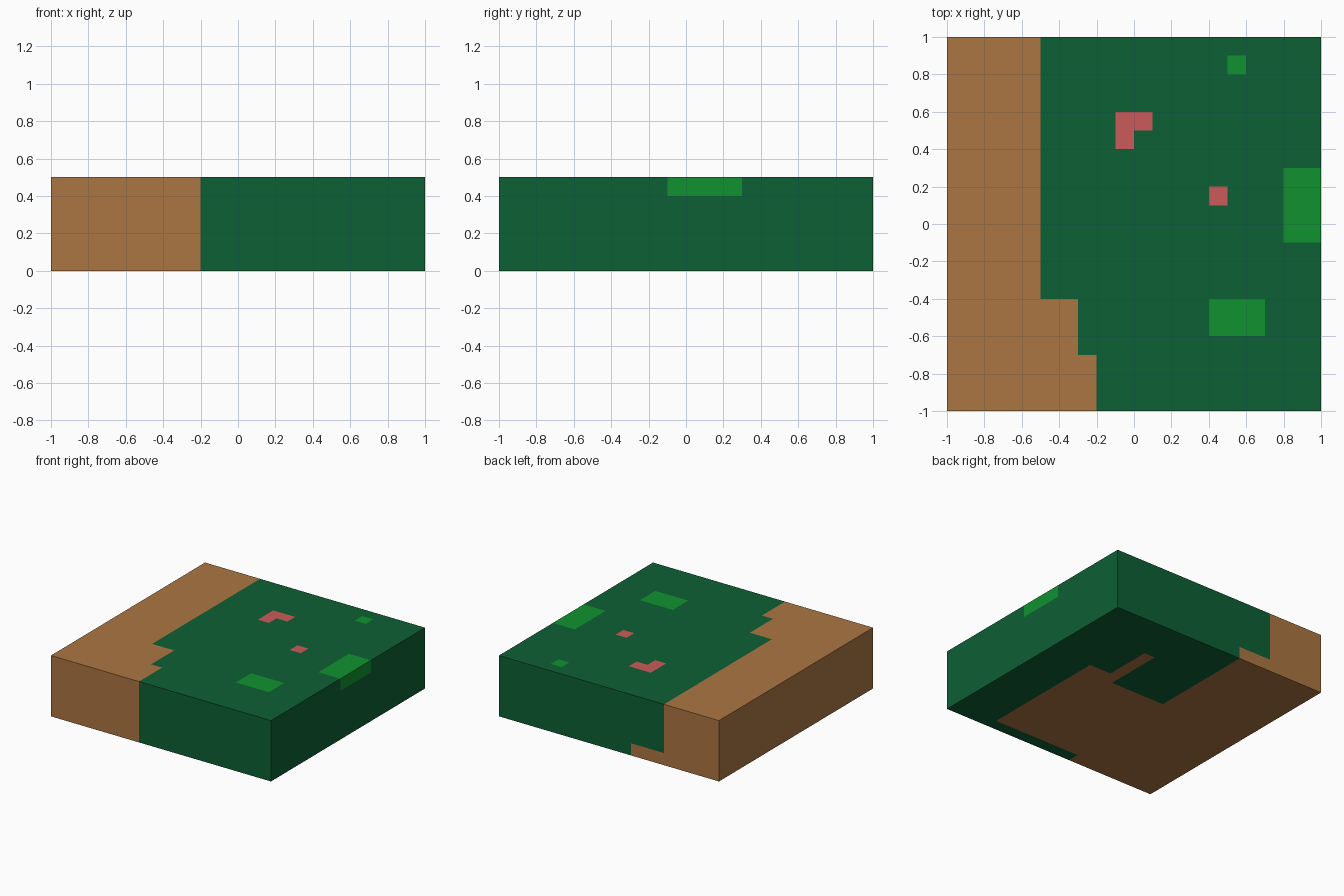
import bpy, bmesh

if "Cube" in bpy.data.objects:
    bpy.data.objects.remove(bpy.data.objects["Cube"])

CELL, NX, NY, NZ = 0.1, 20, 20, 5        # block of 0.1 cells, 2 x 2 x 0.5


def material(name, rgb):
    m = bpy.data.materials.new(name)
    lin = [((c / 255 + 0.055) / 1.055) ** 2.4 for c in rgb]
    m.diffuse_color = (*lin, 1)
    m.use_nodes = True
    m.node_tree.nodes["Principled BSDF"].inputs["Base Color"].default_value = m.diffuse_color
    return m


# Rectangles are (x0, x1, y0, y1)
SOIL_TOP = [(-1, -.5, -1, 1), (-.5, -.3, -1, -.4), (-.3, -.2, -1, -.7)]
SOIL_BASE = [(-1, -.2, -1, 1), (-.2, .3, -.9, .1), (.3, .4, -.9, .6), (.4, .6, -.9, .2)]
LEAVES = [(.4, .7, -.6, -.4), (.8, 1, -.1, .3), (.5, .6, .8, .9)]
FLOWERS = [(-.1, 0, .4, .6), (0, .1, .5, .6), (.4, .5, .1, .2)]


def inside(rects, x, y):
    return any(a < x < b and c < y < d for a, b, c, d in rects)


def part_of(i, j, k):
    """Which part owns a cell of the block."""
    x, y = -1 + (i + .5) * CELL, -1 + (j + .5) * CELL
    if inside(SOIL_BASE if k == 0 else SOIL_TOP, x, y):
        return "soil"
    if k == NZ - 1 and inside(LEAVES, x, y):
        return "leaf_patches"
    if k == NZ - 1 and inside(FLOWERS, x, y):
        return "flowers"
    return "grass"


def build_part(name, mat):
    """Outer skin of all cells belonging to one part, merged into flat faces."""
    bm = bmesh.new()
    size = (NX, NY, NZ)
    for i in range(NX):
        for j in range(NY):
            for k in range(NZ):
                if part_of(i, j, k) != name:
                    continue
                for axis in range(3):
                    for side in (0, 1):
                        cell = (i, j, k)
                        if cell[axis] != (size[axis] - 1 if side else 0):
                            continue
                        u, v = (axis + 1) % 3, (axis + 2) % 3
                        ring = [(0, 0), (1, 0), (1, 1), (0, 1)]
                        verts = []
                        for du, dv in ring if side else ring[::-1]:
                            p = list(cell)
                            p[axis] += side
                            p[u] += du
                            p[v] += dv
                            verts.append(bm.verts.new((p[0] * CELL - 1, p[1] * CELL - 1, p[2] * CELL)))
                        bm.faces.new(verts)
    bmesh.ops.remove_doubles(bm, verts=bm.verts, dist=1e-4)
    bmesh.ops.dissolve_limit(bm, angle_limit=0.01, verts=bm.verts, edges=bm.edges)
    mesh = bpy.data.meshes.new(name)
    bm.to_mesh(mesh)
    bm.free()
    mesh.materials.append(mat)
    bpy.context.collection.objects.link(bpy.data.objects.new(name, mesh))


# Soil, grass, bright leaf patches and flowers share one flush block
build_part("soil", material("brown soil", (172, 118, 66)))
build_part("grass", material("dark green grass", (13, 96, 53)))
build_part("leaf_patches", material("bright green leaves", (16, 145, 48)))
build_part("flowers", material("rose red", (203, 91, 91)))
